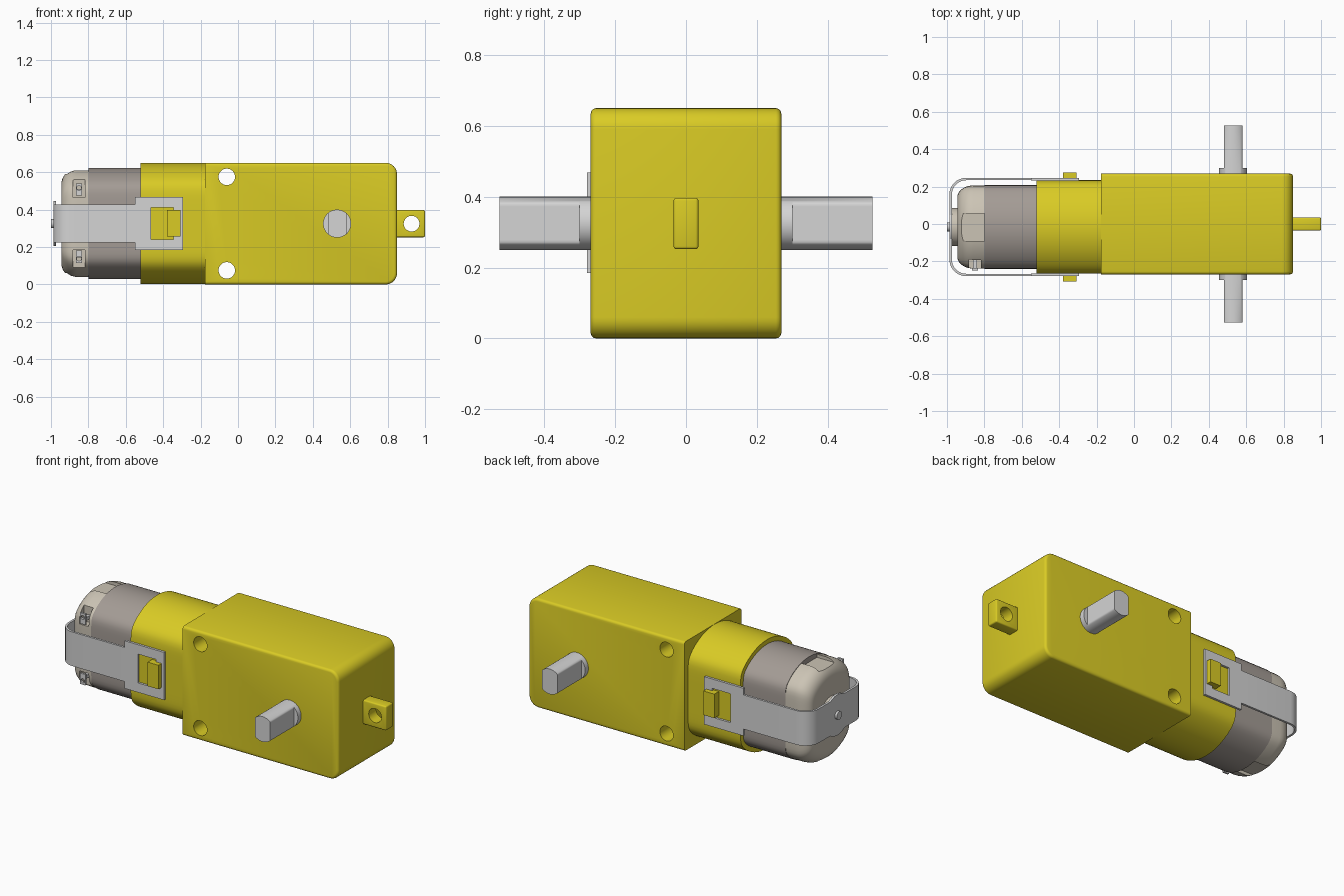
import bpy, bmesh
from math import sin, cos, pi, radians

if "Cube" in bpy.data.objects:
    bpy.data.objects.remove(bpy.data.objects["Cube"])


def material(name, rgb):
    m = bpy.data.materials.new(name)
    m.use_nodes = True
    m.diffuse_color = (*rgb, 1)
    m.node_tree.nodes["Principled BSDF"].inputs["Base Color"].default_value = (*rgb, 1)
    return m


YELLOW = material("yellow plastic", (0.70, 0.60, 0.018))
SILVER = material("light grey metal", (0.66, 0.66, 0.66))
CAN = material("warm grey steel", (0.37, 0.33, 0.30))
CREAM = material("cream plastic", (0.60, 0.55, 0.46))

MID_Z = 0.325      # common axis height
MID_Y = -0.016     # motor axis is slightly off centre
parts = []


def finish(name, bm, mat):
    bmesh.ops.recalc_face_normals(bm, faces=bm.faces)
    mesh = bpy.data.meshes.new(name)
    bm.to_mesh(mesh)
    bm.free()
    obj = bpy.data.objects.new(name, mesh)
    bpy.context.collection.objects.link(obj)
    if mat:
        mesh.materials.append(mat)
        parts.append(obj)
    return obj


def box_mesh(xs, ys, zs):
    bm = bmesh.new()
    bmesh.ops.create_cube(bm, size=1)
    for v in bm.verts:
        v.co = [lo + (hi - lo) * (c + 0.5) for c, (lo, hi) in zip(v.co, (xs, ys, zs))]
    return bm


def box(name, xs, ys, zs, mat=None, bevel=0):
    bm = box_mesh(xs, ys, zs)
    if bevel:
        bmesh.ops.bevel(bm, geom=bm.edges[:], offset=bevel, segments=3,
                        profile=0.5, affect='EDGES')
    return finish(name, bm, mat)


def loft(name, rings, axis, centre, mat=None, sharp=200, n=96):
    """Skin rings (position, radius, half width of side flats) along x or y."""
    bm = bmesh.new()
    loops = []
    for pos, r, w in rings:
        loop = []
        for i in range(n):
            t = 2 * pi * (i + 0.5) / n
            k = w / (abs(cos(t)) + 1e-9) / r if w else 0
            d = r * (1 + k ** -sharp) ** (-1 / sharp) if w else r
            a, b = centre[0] + d * cos(t), centre[1] + d * sin(t)
            loop.append(bm.verts.new((pos, a, b) if axis == 'x' else (a, pos, b)))
        loops.append(loop)
    for p, q in zip(loops, loops[1:]):
        for i in range(n):
            j = (i + 1) % n
            bm.faces.new((p[i], p[j], q[j], q[i]))
    bm.faces.new(loops[0])
    bm.faces.new(loops[-1])
    return finish(name, bm, mat)


def rod(name, lo, hi, r, axis, centre, mat=None):
    return loft(name, [(lo, r, None), (hi, r, None)], axis, centre, mat, n=40)


def cut(obj, *cutters):
    for c in cutters:
        mod = obj.modifiers.new("cut", 'BOOLEAN')
        mod.operation = 'DIFFERENCE'
        mod.solver = 'EXACT'
        mod.object = c
        bpy.context.view_layer.objects.active = obj
        bpy.ops.object.modifier_apply(modifier=mod.name)
        bpy.data.objects.remove(c)


def mirror_z(zs):
    """The same height range below the axis."""
    return (2 * MID_Z - zs[1], 2 * MID_Z - zs[0])


# Gearbox: big rounds at the far end, small rounds around both side faces
X0, X1, HY, TOP = -0.177, 0.85, 0.269, 0.65
bm = box_mesh((X0, X1), (-HY, HY), (0, TOP))
ends = [e for e in bm.edges if all(v.co.x > X1 - 0.001 for v in e.verts)
        and abs(e.verts[0].co.y - e.verts[1].co.y) > 0.1]
bmesh.ops.bevel(bm, geom=ends, offset=0.06, segments=8, profile=0.5, affect='EDGES')
rims = [e for e in bm.edges if abs(e.verts[0].co.y - e.verts[1].co.y) < 0.001
        and max(v.co.x for v in e.verts) > X0 + 0.01]
bmesh.ops.bevel(bm, geom=rims, offset=0.015, segments=3, profile=0.5, affect='EDGES')
gearbox = finish("gearbox", bm, YELLOW)
cut(gearbox, *[rod("hole", -0.5, 0.5, 0.044, 'y', (-0.06, z)) for z in (0.075, 0.575)])

# Mounting tab with its hole
tab = box("mounting_tab", (0.84, 1.0), (-0.035, 0.035), (0.252, 0.397), YELLOW, 0.008)
cut(tab, rod("hole", -0.2, 0.2, 0.042, 'y', (0.928, MID_Z)))

# Output shaft, flattened at both ends
R = 0.075
loft("output_shaft", [(-0.526, R, 0.05), (-0.3, R, 0.05), (-0.3, R, None),
                      (0.3, R, None), (0.3, R, 0.05), (0.526, R, 0.05)],
     'y', (0.53, MID_Z), SILVER)

# Motor sleeve, motor can and rounded end cap
AXIS = (MID_Y, MID_Z)
loft("motor_sleeve", [(-0.522, 0.324, 0.25), (-0.17, 0.324, 0.25)], 'x', AXIS, YELLOW, 24)
loft("motor_can", [(-0.8, 0.297, 0.224), (-0.51, 0.297, 0.224)], 'x', AXIS, CAN, 24)
rings = [(-0.799, 0.294, 0.222)]
for i in range(9):
    a = pi / 2 * i / 8
    inset = 0.085 * (1 - cos(a))
    rings.append((-0.86 - 0.085 * sin(a), 0.294 - inset, 0.222 - inset * 0.75))
cap = loft("end_cap", rings, 'x', AXIS, CREAM, 24)
notch, pocket = (0.59, 0.7), (0.465, 0.56)
for zs in (notch, mirror_z(notch)):
    cut(cap, box("notch", (-0.925, -0.78), (-0.09, 0.055), zs))
for zs in (pocket, mirror_z(pocket)):
    cut(cap, box("pocket", (-0.882, -0.818), (-0.35, -0.19), zs))
rod("end_bearing", -0.975, -0.94, 0.102, 'x', AXIS, CREAM)
rod("motor_pin", -1.0, -0.96, 0.024, 'x', AXIS, SILVER)

# Terminals sitting in the cap pockets
for name, z, hole in (("upper_terminal", (0.475, 0.54), 0.515),
                      ("lower_terminal", (0.115, 0.18), 0.138)):
    t = box(name, (-0.867, -0.833), (-0.248, -0.236), z, SILVER)
    cut(t, rod("hole", -0.3, -0.2, 0.012, 'y', (-0.85, hole)))
    box(name + "_stem", (-0.86, -0.84), (-0.238, -0.18),
        (z[0] + 0.015, z[1] - 0.03) if z[0] > MID_Z else (z[0] + 0.03, z[1] - 0.015), SILVER)

# Retaining strap: a U bent around the motor end
THICK, BEND, HALF, END = 0.013, 0.09, 0.263, -0.987


def u_path(offset):
    r = BEND - offset
    pts = [(-0.54, HALF - offset)]
    for side, start in ((1, pi / 2), (-1, pi)):
        for i in range(9):
            a = start + pi / 2 * i / 8
            pts.append((END + BEND + r * cos(a), side * (HALF - BEND) + r * sin(a)))
    return pts + [(-0.54, offset - HALF)]


bm = bmesh.new()
outline = u_path(0) + u_path(THICK)[::-1]
face = bm.faces.new([bm.verts.new((x, MID_Y + y, 0.225)) for x, y in outline])
new = bmesh.ops.extrude_face_region(bm, geom=[face])["geom"]
bmesh.ops.translate(bm, vec=(0, 0, 0.203),
                    verts=[v for v in new if isinstance(v, bmesh.types.BMVert)])
finish("strap", bm, SILVER)
rod("strap_end_disc", END, END + THICK, 0.121, 'x', AXIS, SILVER)

# Strap side plates with windows, and the sleeve hooks that catch them
for name, side in (("front", -1), ("back", 1)):
    def span(a, b):
        return tuple(sorted((MID_Y + side * a, MID_Y + side * b)))
    plate = box(name + "_strap_plate", (-0.552, -0.293), span(0.249, HALF),
                (0.184, 0.468), SILVER)
    cut(plate, box("window", (-0.465, -0.345), span(0.2, 0.3), (0.24, 0.412)))
    box(name + "_hook", (-0.38, -0.308), span(0.24, 0.292), (0.255, 0.398), YELLOW)

# Smooth the curved parts, keep the edges crisp
bpy.ops.object.select_all(action='DESELECT')
for obj in parts:
    obj.select_set(True)
bpy.context.view_layer.objects.active = gearbox
bpy.ops.object.shade_smooth_by_angle(angle=radians(32))
